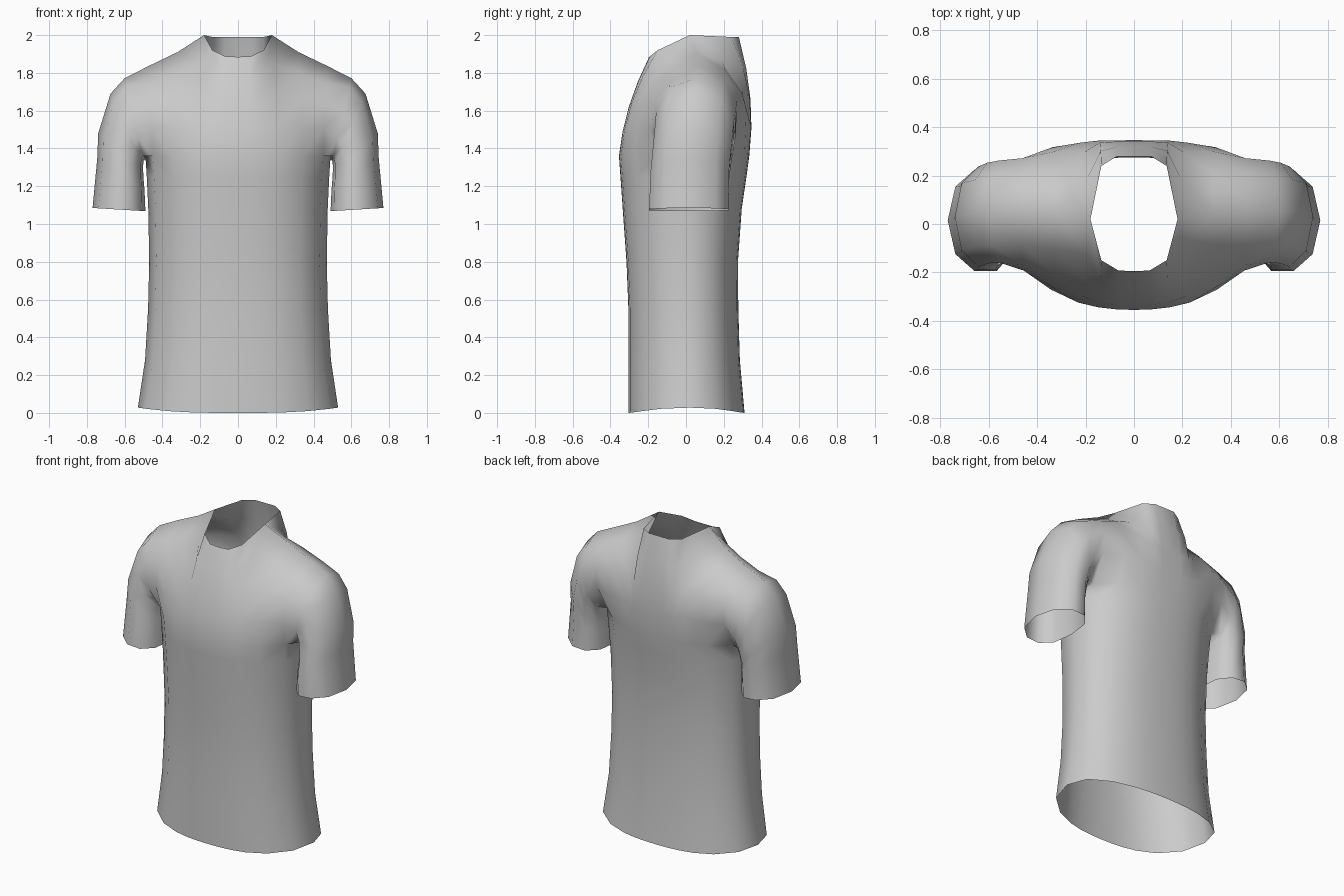
import bpy, bmesh
from math import sin, cos, pi
from mathutils import Vector

if "Cube" in bpy.data.objects:
    bpy.data.objects.remove(bpy.data.objects["Cube"])

U = [0, .14, .3, .47, .7, .92]      # column positions across half the body
MID_Y = 0.02
ROWS = 4                            # rows between armpit and shoulder seam

# torso levels: z, half width, front y, back y
TORSO = [(0, .53, -.305, .31), (.28, .492, -.305, .285), (.55, .476, -.305, .277),
         (.8, .47, -.315, .275), (1.08, .475, -.335, .295), (1.25, .483, -.347, .32),
         (1.36, .49, -.355, .335)]
# neckline and shoulder seam, from centre to armhole
FRONT_TOP = [(0, -.195, 1.885), (.065, -.192, 1.887), (.135, -.15, 1.92),
             (.18, .02, 2.0), (.32, .05, 1.91), (.47, .06, 1.838)]
BACK_TOP = [(0, .28, 1.99), (.07, .28, 1.99), (.135, .24, 1.99)] + FRONT_TOP[3:]
# bezier control y and z for each column
FRONT_CTRL = [(-.33, 1.62), (-.33, 1.62), (-.325, 1.65), (-.31, 1.70), (-.30, 1.69), (-.29, 1.68)]
BACK_CTRL = [(.375, 1.65), (.375, 1.65), (.39, 1.67), (.43, 1.74), (.44, 1.74), (.43, 1.72)]
# sleeve rings: outer x, outer z, inner x, inner z, centre y, half depth
SLEEVE = [(.60, 1.772, .50, 1.335, .052, .215), (.675, 1.69, .503, 1.30, .045, .213),
          (.74, 1.48, .50, 1.24, .03, .212), (.745, 1.35, .495, 1.18, .02, .212),
          (.77, 1.085, .49, 1.068, .015, .215)]

bm = bmesh.new()


def ring(z, w, yf, yb):
    """Half body ring: front columns, side point, back columns."""
    def pt(u, depth):
        y = MID_Y + (depth - MID_Y) * (1 - u ** 2.3) ** (1 / 2.3)
        lift = .028 * u ** 3 if z == 0 else 0
        return bm.verts.new((u * w, y, z + lift))
    return [pt(u, yf) for u in U] + [pt(1, yf)] + [pt(u, yb) for u in reversed(U)]


def bridge(a, b, closed=False):
    n = len(a)
    for i in range(n if closed else n - 1):
        j = (i + 1) % n
        bm.faces.new((a[i], a[j], b[j], b[i]))


# body below the armpits
rings = [ring(*r) for r in TORSO]
for a, b in zip(rings, rings[1:]):
    bridge(a, b)
top = rings[-1]


def panel(base, tops, ctrl, shared=None):
    """Chest or back panel curving from armpit level up to the seam."""
    rows = [base]
    for r in range(1, ROWS + 1):
        t, row = r / ROWS, []
        for c, end in enumerate(tops):
            if shared and r == ROWS and c >= 3:
                row.append(shared[c])
                continue
            p0, p2 = base[c].co, Vector(end)
            p1 = Vector(((p0.x + p2.x) / 2, *ctrl[c]))
            row.append(bm.verts.new(p0 * (1 - t) ** 2 + p1 * 2 * t * (1 - t) + p2 * t * t))
        bridge(rows[-1], row)
        rows.append(row)
    return rows


front = panel(top[:6], FRONT_TOP, FRONT_CTRL)
back = panel(top[:6:-1], BACK_TOP, BACK_CTRL, front[-1])

# sleeve, from the armhole loop to the cuff
loop = [top[6]] + [r[5] for r in front] + [r[5] for r in reversed(back[:-1])]
for xo, zo, xi, zi, yc, w in SLEEVE:
    new = []
    for i in range(len(loop)):
        a = 2 * pi * i / len(loop)
        k = ((1 - cos(a)) / 2) ** 1.2
        s = sin(a)
        y = yc - w * 1.02 * (abs(s) ** .85) * (1 if s > 0 else -1)
        new.append(bm.verts.new((xi + (xo - xi) * k, y, zi + (zo - zi) * k)))
    bridge(loop, new, True)
    loop = new

bmesh.ops.recalc_face_normals(bm, faces=bm.faces)
bm.faces.ensure_lookup_table()
if bm.faces[0].normal.y > 0:        # front hem face must look outward
    bmesh.ops.reverse_faces(bm, faces=bm.faces)
for f in bm.faces:
    f.smooth = True

mesh = bpy.data.meshes.new("shirt")
bm.to_mesh(mesh)
bm.free()
shirt = bpy.data.objects.new("shirt", mesh)
bpy.context.collection.objects.link(shirt)

# other half
mirror = shirt.modifiers.new("mirror", 'MIRROR')
mirror.use_clip = True
mirror.merge_threshold = .001
